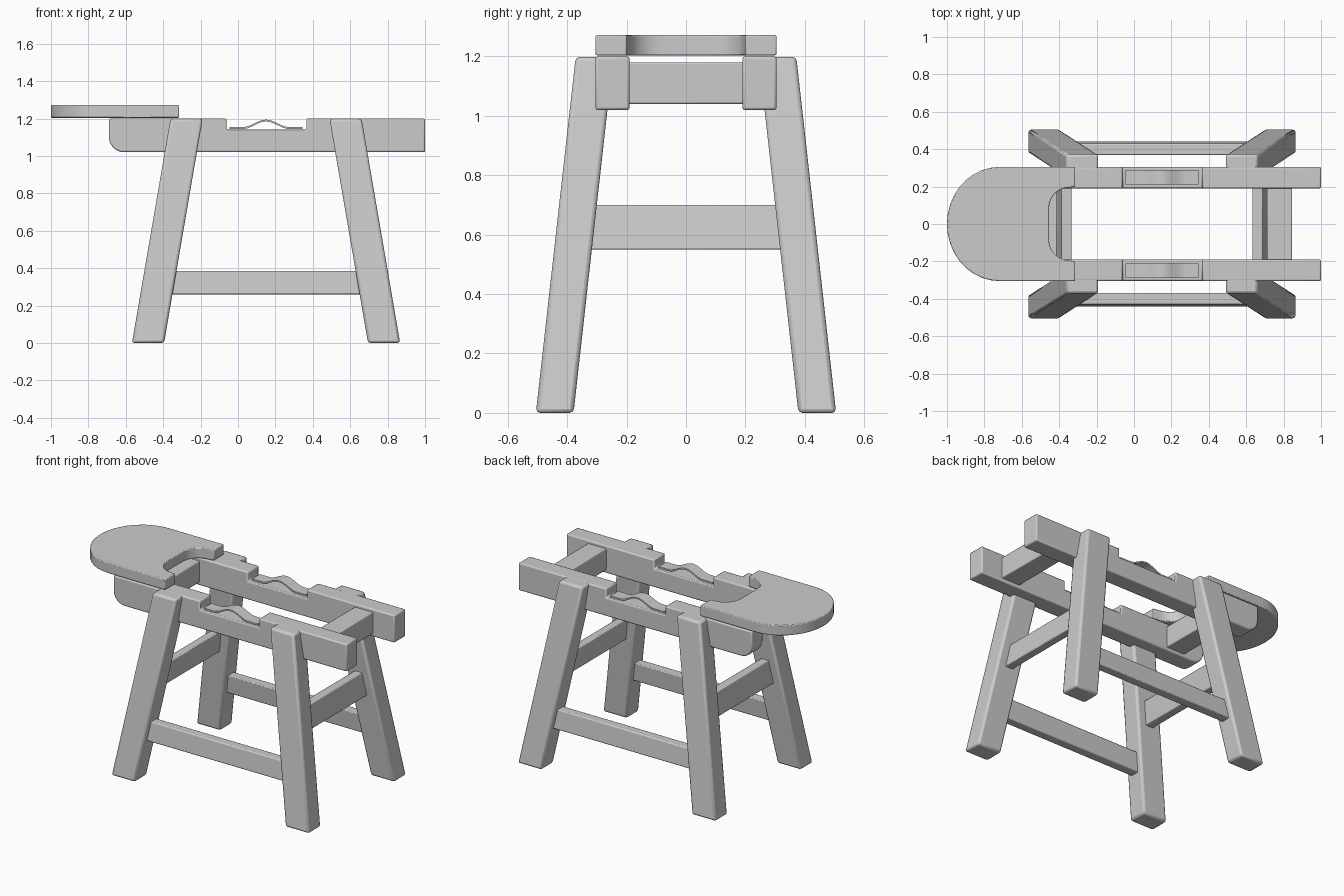
import bpy, bmesh, math

if "Cube" in bpy.data.objects:
    bpy.data.objects.remove(bpy.data.objects["Cube"])

CX = 0.15   # the leg frame is symmetric about this x


def finish(name, bm, bevel=0.0):
    bmesh.ops.recalc_face_normals(bm, faces=bm.faces)
    me = bpy.data.meshes.new(name)
    bm.to_mesh(me)
    bm.free()
    ob = bpy.data.objects.new(name, me)
    bpy.context.collection.objects.link(ob)
    bpy.context.view_layer.objects.active = ob
    ob.select_set(True)
    if bevel:
        m = ob.modifiers.new("Soft edges", 'BEVEL')
        m.width, m.segments = bevel, 2
        m.limit_method, m.angle_limit = 'ANGLE', math.radians(40)
    bpy.ops.object.shade_smooth_by_angle(angle=math.radians(30))
    ob.select_set(False)
    return ob


def prism(name, pts, depth, bevel=0.0):
    """Extrude a closed loop of 3D points by a depth vector."""
    bm = bmesh.new()
    f = bm.faces.new([bm.verts.new(p) for p in pts])
    ext = bmesh.ops.extrude_face_region(bm, geom=[f], use_keep_orig=True)
    bmesh.ops.translate(bm, vec=depth,
                        verts=[v for v in ext['geom'] if isinstance(v, bmesh.types.BMVert)])
    return finish(name, bm, bevel)


def slanted_box(name, low, high, sx, sy, bevel=0.006):
    """Box of section sx by sy running from centre 'low' to centre 'high'."""
    bm = bmesh.new()
    bmesh.ops.create_cube(bm, size=1)
    for v in bm.verts:
        c = high if v.co.z > 0 else low
        v.co = (c[0] + v.co.x * sx, c[1] + v.co.y * sy, c[2])
    return finish(name, bm, bevel)


def arc(cx, cy, rx, ry, a0, a1, n):
    return [(cx + rx * math.cos(math.radians(a0 + (a1 - a0) * i / n)),
             cy + ry * math.sin(math.radians(a0 + (a1 - a0) * i / n))) for i in range(n + 1)]


# side profile of a notched rail with one rounded lower corner
rail = [(1, 1.02), (1, 1.2), (0.365, 1.2), (0.365, 1.14), (-0.062, 1.14), (-0.062, 1.2),
        (-0.69, 1.2)] + arc(-0.61, 1.10, 0.08, 0.08, 180, 270, 6)

# wavy strip: centre line thickened up and down
wave = []
for i in range(25):
    x = -0.045 + 0.39 * i / 24
    d = min(abs(x - CX) / 0.125, 1)
    wave.append((x, 1.149 + 0.02 * (1 + math.cos(math.pi * d))))
strip = [(x, z + 0.005) for x, z in wave] + [(x, z - 0.005) for x, z in reversed(wave)]

for s, side in ((-1, "front"), (1, "back")):
    prism(side + "_rail", [(x, s * 0.19, z) for x, z in rail], (0, s * 0.115, 0), 0.008)
    prism(side + "_wavy_strip", [(x, s * 0.21, z) for x, z in strip], (0, s * 0.08, 0))
    # splayed legs
    for t, end in ((-1, "left"), (1, "right")):
        slanted_box(f"{side}_{end}_leg", (CX + t * 0.631, s * 0.442, 0),
                    (CX + t * 0.425, s * 0.308, 1.199), 0.172, 0.127, 0.014)
    # long lower stretcher, leaning with the legs
    slanted_box(side + "_long_stretcher", (CX, s * 0.413, 0.26),
                (CX, s * 0.399, 0.385), 1.12, 0.06)

for t, end in ((-1, "left"), (1, "right")):
    # cross stretcher between the legs, and crossbar between the rails
    slanted_box(end + "_cross_stretcher", (CX + t * 0.535, 0, 0.55),
                (CX + t * 0.51, 0, 0.70), 0.055, 0.70)
    slanted_box(end + "_crossbar", (CX + t * 0.628, 0, 1.04),
                (CX + t * 0.628, 0, 1.18), 0.135, 0.40)

# seat: rounded outer end, U-shaped cut-out on the inner end
seat = [(-0.315, 0.305)] + arc(-0.72, 0, 0.28, 0.305, 90, 270, 18) + [(-0.315, -0.305)]
seat += [(-0.315, -0.20)] + arc(-0.345, -0.085, 0.11, 0.11, 270, 180, 6)
seat += arc(-0.345, 0.085, 0.11, 0.11, 180, 90, 6) + [(-0.315, 0.20)]
prism("seat", [(x, y, 1.204) for x, y in seat], (0, 0, 0.068), 0.005)
